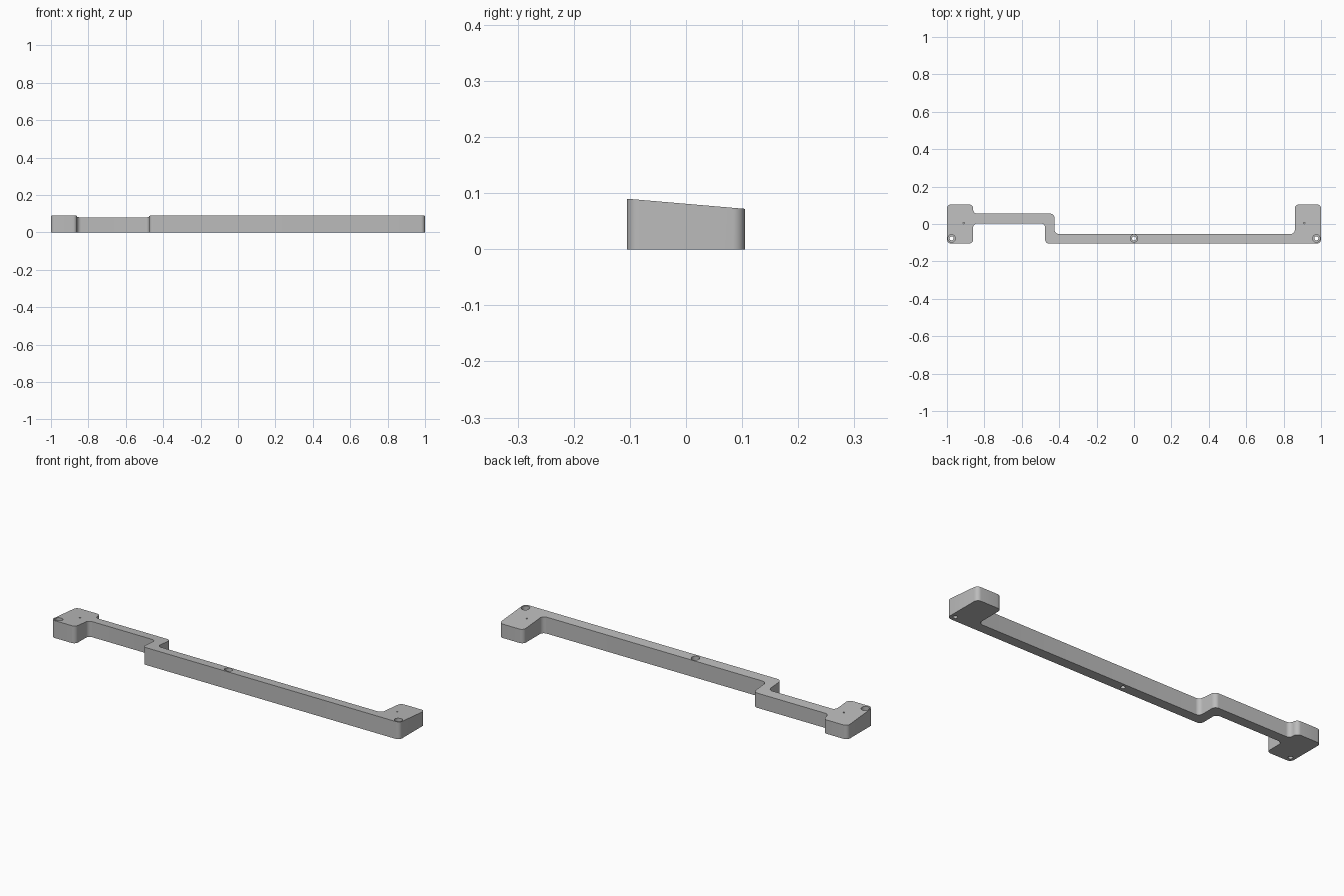
import bpy, bmesh, math
from mathutils import Vector

if "Cube" in bpy.data.objects:
    bpy.data.objects.remove(bpy.data.objects["Cube"])

grey = bpy.data.materials.new("plain grey")
grey.use_nodes = True
colour = (0.5, 0.5, 0.5, 1)
grey.diffuse_color = colour
grey.node_tree.nodes["Principled BSDF"].inputs["Base Color"].default_value = colour

HALF = 0.105          # half depth of the bracket
RADIUS = 0.022        # corner rounding in plan


def top_height(y):
    return 0.081 - 0.009 * y / HALF


def rounded(points, radius, steps=8):
    """Replace every right-angled corner with an arc."""
    result = []
    for i, point in enumerate(points):
        p = Vector(point)
        a = (Vector(points[i - 1]) - p).normalized() * radius
        b = (Vector(points[(i + 1) % len(points)]) - p).normalized() * radius
        for s in range(steps + 1):
            t = math.pi / 2 * s / steps
            result.append(p + a * (1 - math.sin(t)) + b * (1 - math.cos(t)))
    return result


def add_object(name, bm):
    bmesh.ops.recalc_face_normals(bm, faces=bm.faces)
    mesh = bpy.data.meshes.new(name)
    bm.to_mesh(mesh)
    bm.free()
    mesh.materials.append(grey)
    obj = bpy.data.objects.new(name, mesh)
    bpy.context.collection.objects.link(obj)
    return obj


# Stepped outline: left pad, rear arm, jog, long front arm, right pad
outline = [(-1, -HALF), (-0.86, -HALF), (-0.86, 0.003), (-0.475, 0.003),
           (-0.475, -HALF), (1, -HALF), (1, HALF), (0.86, HALF),
           (0.86, -0.053), (-0.425, -0.053), (-0.425, 0.055),
           (-0.86, 0.055), (-0.86, HALF), (-1, HALF)]

# Bracket body, extruded to a top that slopes down to the back
bm = bmesh.new()
base = bm.faces.new([bm.verts.new((p.x, p.y, 0)) for p in rounded(outline, RADIUS)])
raised = bmesh.ops.extrude_face_region(bm, geom=[base], use_keep_orig=True)["geom"]
for v in raised:
    if isinstance(v, bmesh.types.BMVert):
        v.co.z = top_height(v.co.y)
bracket = add_object("bracket", bm)


def drill(name, x, y, radius, bottom):
    """Cut a round hole from the top down to the given height."""
    bm = bmesh.new()
    bmesh.ops.create_cone(bm, cap_ends=True, segments=32,
                          radius1=radius, radius2=radius, depth=0.2 - bottom)
    bmesh.ops.translate(bm, verts=bm.verts, vec=(x, y, 0.1 + bottom / 2))
    cutter = add_object(name, bm)
    cutter.hide_render = True
    cutter.hide_set(True)
    mod = bracket.modifiers.new(name, 'BOOLEAN')
    mod.operation = 'DIFFERENCE'
    mod.solver = 'EXACT'
    mod.object = cutter
    return cutter


# Counterbored screw holes and tiny pilot holes in the pads
cutters = []
for x in (-0.975, 0, 0.975):
    cutters.append(drill("screw_hole_cutter", x, -0.077, 0.02, 0.04))
    cutters.append(drill("screw_shank_cutter", x, -0.077, 0.011, -0.05))
for x in (-0.91, 0.91):
    cutters.append(drill("pilot_hole_cutter", x, 0.005, 0.004, 0.04))

# Apply the cuts and shade smooth around the rounded corners
bpy.ops.object.select_all(action='DESELECT')
bracket.select_set(True)
bpy.context.view_layer.objects.active = bracket
for mod in list(bracket.modifiers):
    bpy.ops.object.modifier_apply(modifier=mod.name)
for cutter in cutters:
    bpy.data.objects.remove(cutter)
bpy.ops.object.shade_smooth_by_angle(angle=math.radians(30))
